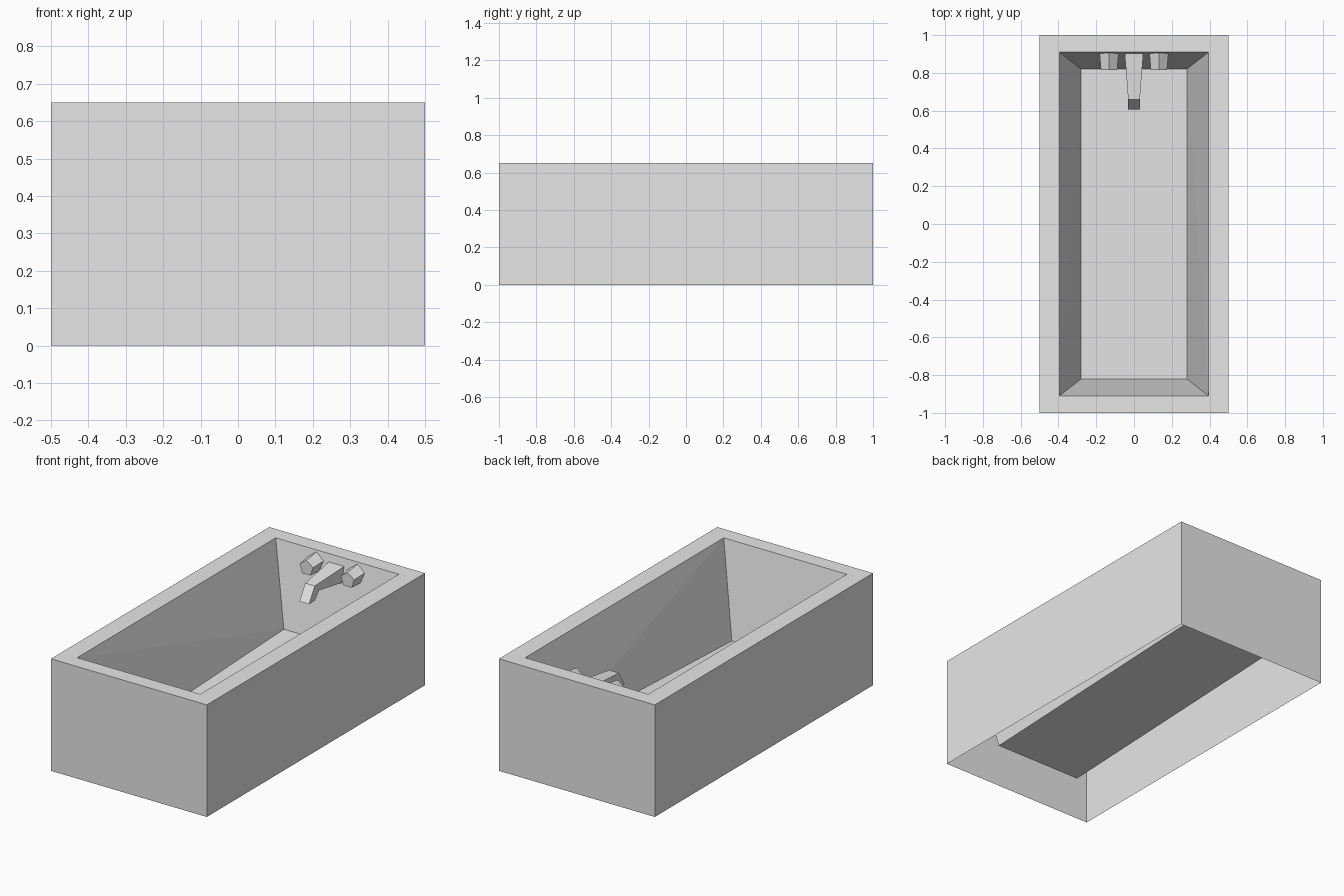
import bpy, bmesh, math

if "Cube" in bpy.data.objects:
    bpy.data.objects.remove(bpy.data.objects["Cube"])

enamel = bpy.data.materials.new("light_grey")
enamel.diffuse_color = (0.8, 0.8, 0.8, 1)
enamel.use_nodes = True
enamel.node_tree.nodes["Principled BSDF"].inputs["Base Color"].default_value = enamel.diffuse_color


def loft(name, rings, cap_start=True, cap_end=True, splits=()):
    """Bridge equal-length rings of points into one flat-shaded object.
    splits: pairs of (ring, index) whose shared quad is cut along that diagonal."""
    bm = bmesh.new()
    vs = [[bm.verts.new(p) for p in ring] for ring in rings]
    n = len(vs[0])
    for a, b in zip(vs, vs[1:]):
        for i in range(n):
            j = (i + 1) % n
            bm.faces.new((a[i], a[j], b[j], b[i]))
    if cap_start:
        bm.faces.new(vs[0][::-1])
    if cap_end:
        bm.faces.new(vs[-1])
    for (r0, i0), (r1, i1) in splits:
        bmesh.ops.connect_verts(bm, verts=[vs[r0][i0], vs[r1][i1]])
    if cap_start and cap_end:
        bmesh.ops.recalc_face_normals(bm, faces=bm.faces[:])
    me = bpy.data.meshes.new(name)
    bm.to_mesh(me)
    bm.free()
    me.materials.append(enamel)
    ob = bpy.data.objects.new(name, me)
    bpy.context.collection.objects.link(ob)
    return ob


def rect(hx, hy, z_front, z_back):
    return [(-hx, -hy, z_front), (hx, -hy, z_front), (hx, hy, z_back), (-hx, hy, z_back)]


def section(hw, top, bottom):
    """Spout cross-section from a top and a bottom (y, z) point."""
    return [(-hw, *top), (hw, *top), (hw, *bottom), (-hw, *bottom)]


def pentagon(cx, y, cz, r):
    return [(cx + r * math.sin(k * math.tau / 5), y, cz + r * math.cos(k * math.tau / 5))
            for k in range(5)]


# Tub shell: outer walls open underneath, flat rim, basin with a floor rising to the back
loft("bathtub", [rect(0.5, 1.0, 0.0, 0.0), rect(0.5, 1.0, 0.65, 0.65),
                 rect(0.395, 0.91, 0.65, 0.65), rect(0.28, 0.82, 0.117, 0.185)],
     cap_start=False, splits=[((2, 1), (3, 2)), ((2, 0), (3, 3))])

# Tapered spout with bent-down tip
loft("spout", [section(0.049, (0.902, 0.606), (0.902, 0.515)),
               section(0.031, (0.66, 0.58), (0.70, 0.54)),
               section(0.031, (0.607, 0.495), (0.66, 0.495))])

# Five-sided tap knobs on either side
for side, label in ((-1, "left"), (1, "right")):
    loft(label + "_knob", [pentagon(side * 0.132, 0.906, 0.587, 0.053),
                           pentagon(side * 0.132, 0.815, 0.581, 0.045)])
